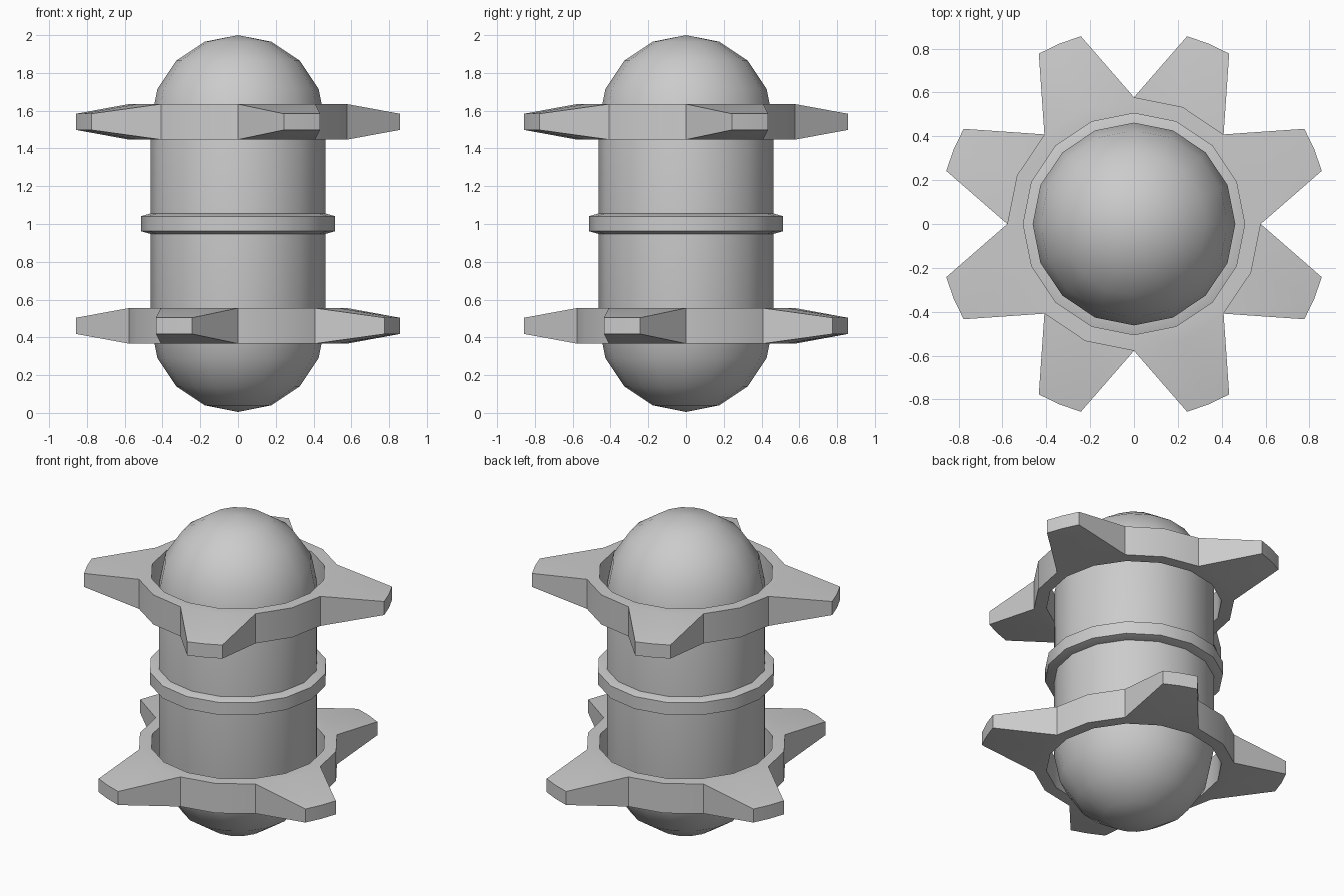
import bpy, bmesh
from math import sin, cos, radians, pi

if "Cube" in bpy.data.objects:
    bpy.data.objects.remove(bpy.data.objects["Cube"])

SIDES = 16


def finish(name, bm, angle=30):
    bmesh.ops.remove_doubles(bm, verts=bm.verts, dist=1e-5)
    bmesh.ops.recalc_face_normals(bm, faces=bm.faces)
    mesh = bpy.data.meshes.new(name)
    bm.to_mesh(mesh)
    bm.free()
    obj = bpy.data.objects.new(name, mesh)
    bpy.context.collection.objects.link(obj)
    bpy.ops.object.select_all(action='DESELECT')
    obj.select_set(True)
    bpy.context.view_layer.objects.active = obj
    bpy.ops.object.shade_smooth_by_angle(angle=radians(angle))
    return obj


def lathe(name, profile, closed=False):
    bm = bmesh.new()
    verts = [bm.verts.new((r, 0, z)) for r, z in profile]
    pairs = list(zip(verts, verts[1:]))
    if closed:
        pairs.append((verts[-1], verts[0]))
    edges = [bm.edges.new(p) for p in pairs]
    bmesh.ops.spin(bm, geom=verts + edges, cent=(0, 0, 0), axis=(0, 0, 1),
                   angle=2 * pi, steps=SIDES, use_duplicate=False)
    return finish(name, bm)


def spiked_collar(name, zc, first):
    """16-sided ring with four tapered spikes, each two segments wide."""
    bm = bmesh.new()

    def ring(r, z):
        return [bm.verts.new((r * cos(2 * pi * i / SIDES),
                              r * sin(2 * pi * i / SIDES), z)) for i in range(SIDES)]

    h, tip_h = 0.094, 0.043
    in_b, in_t = ring(0.505, zc - h), ring(0.505, zc + h)
    out_b, out_t = ring(0.578, zc - h), ring(0.578, zc + h)
    for i in range(SIDES):
        j = (i + 1) % SIDES
        bm.faces.new((in_t[i], out_t[i], out_t[j], in_t[j]))
        bm.faces.new((in_b[i], in_b[j], out_b[j], out_b[i]))
        bm.faces.new((in_b[i], in_t[i], in_t[j], in_b[j]))
        if (i - first) % 4 > 1:
            bm.faces.new((out_b[i], out_b[j], out_t[j], out_t[i]))
    # spikes
    for k in range(4):
        idx = [(first + 4 * k + n) % SIDES for n in range(3)]
        mid = 2 * pi * idx[1] / SIDES
        angles = [mid + radians(d) for d in (-6.7, 0, 6.7)]
        tb, tt = [[bm.verts.new((0.89 * cos(a), 0.89 * sin(a), z)) for a in angles]
                  for z in (zc - tip_h, zc + tip_h)]
        b, t = [out_b[i] for i in idx], [out_t[i] for i in idx]
        for n in range(2):
            bm.faces.new((t[n], tt[n], tt[n + 1], t[n + 1]))
            bm.faces.new((b[n], b[n + 1], tb[n + 1], tb[n]))
            bm.faces.new((tb[n], tb[n + 1], tt[n + 1], tt[n]))
        for n in (0, 2):
            bm.faces.new((b[n], tb[n], tt[n], t[n]))
    return finish(name, bm)


# capsule body with domed ends
R = 0.462
arc = [radians(22.5 * i) for i in range(5)]
dome_top = [(R * sin(a), 1.538 + R * cos(a)) for a in arc]
dome_bottom = [(R * sin(a), 0.467 - R * cos(a)) for a in reversed(arc)]
lathe("capsule_body", dome_top + dome_bottom)

# bevelled band round the middle
lathe("middle_band", [(0.45, 0.948), (0.465, 0.948), (0.514, 0.962),
                      (0.514, 1.041), (0.465, 1.055), (0.45, 1.055)], closed=True)

# spiked collars, the lower one turned 45 degrees
spiked_collar("upper_spiked_collar", 1.541, 0)
spiked_collar("lower_spiked_collar", 0.461, 2)
